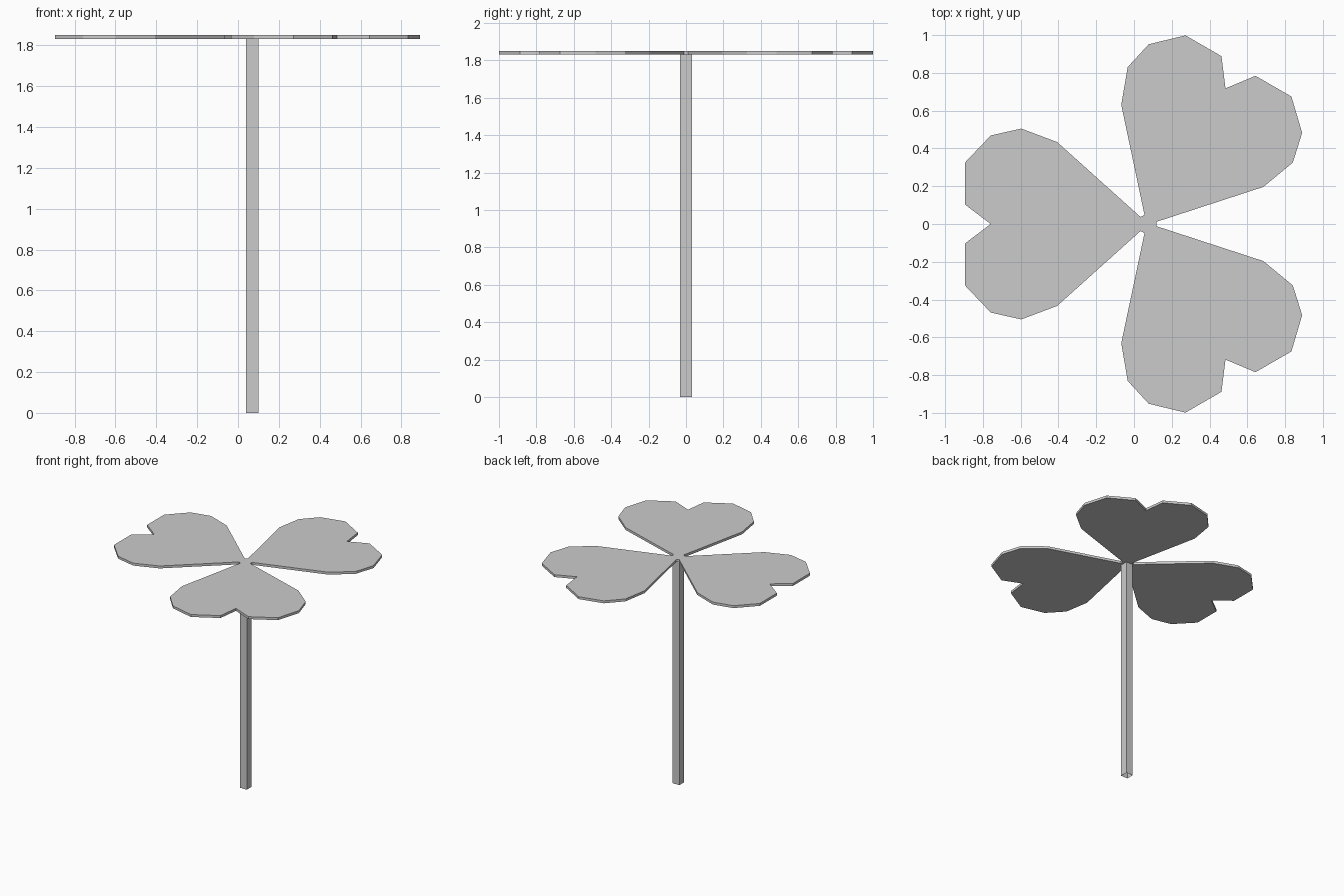
import bpy, bmesh, math

if "Cube" in bpy.data.objects:
    bpy.data.objects.remove(bpy.data.objects["Cube"])

CX = 0.07            # stem axis, shared centre of the three leaves
Z0, Z1 = 1.83, 1.85  # leaf plate thickness


def make_object(name, bm):
    bmesh.ops.recalc_face_normals(bm, faces=bm.faces)
    mesh = bpy.data.meshes.new(name)
    bm.to_mesh(mesh)
    bm.free()
    obj = bpy.data.objects.new(name, mesh)
    bpy.context.collection.objects.link(obj)
    return obj


# Half outline of one heart-shaped leaf pointing along +x from the centre
half = [(0.035, 0.037), (0.477, 0.434), (0.667, 0.505), (0.828, 0.469),
        (0.966, 0.324), (0.966, 0.104)]
notch = (0.829, 0.0)
leaf = [(x, -y) for x, y in half] + [notch] + half[::-1]

# Three leaves joined at the middle as one flat plate
bm = bmesh.new()
outline = []
for a in (60, 180, 300):
    c, s = math.cos(math.radians(a)), math.sin(math.radians(a))
    outline += [bm.verts.new((CX + x * c - y * s, x * s + y * c, Z0)) for x, y in leaf]
face = bm.faces.new(outline)
ext = bmesh.ops.extrude_face_region(bm, geom=[face], use_keep_orig=True)
top = [g for g in ext["geom"] if isinstance(g, bmesh.types.BMVert)]
bmesh.ops.translate(bm, verts=top, vec=(0, 0, Z1 - Z0))
bmesh.ops.triangulate(bm, faces=[f for f in bm.faces if len(f.verts) > 4])
make_object("clover_leaves", bm)

# Square stem, open at the foot and covered by the leaves on top
bm = bmesh.new()
corners = [(-1, -1), (1, -1), (1, 1), (-1, 1)]
rings = [[bm.verts.new((CX + 0.031 * x, 0.031 * y, z)) for x, y in corners] for z in (0, Z0)]
for i in range(4):
    j = (i + 1) % 4
    bm.faces.new((rings[0][i], rings[0][j], rings[1][j], rings[1][i]))
make_object("stem", bm)
